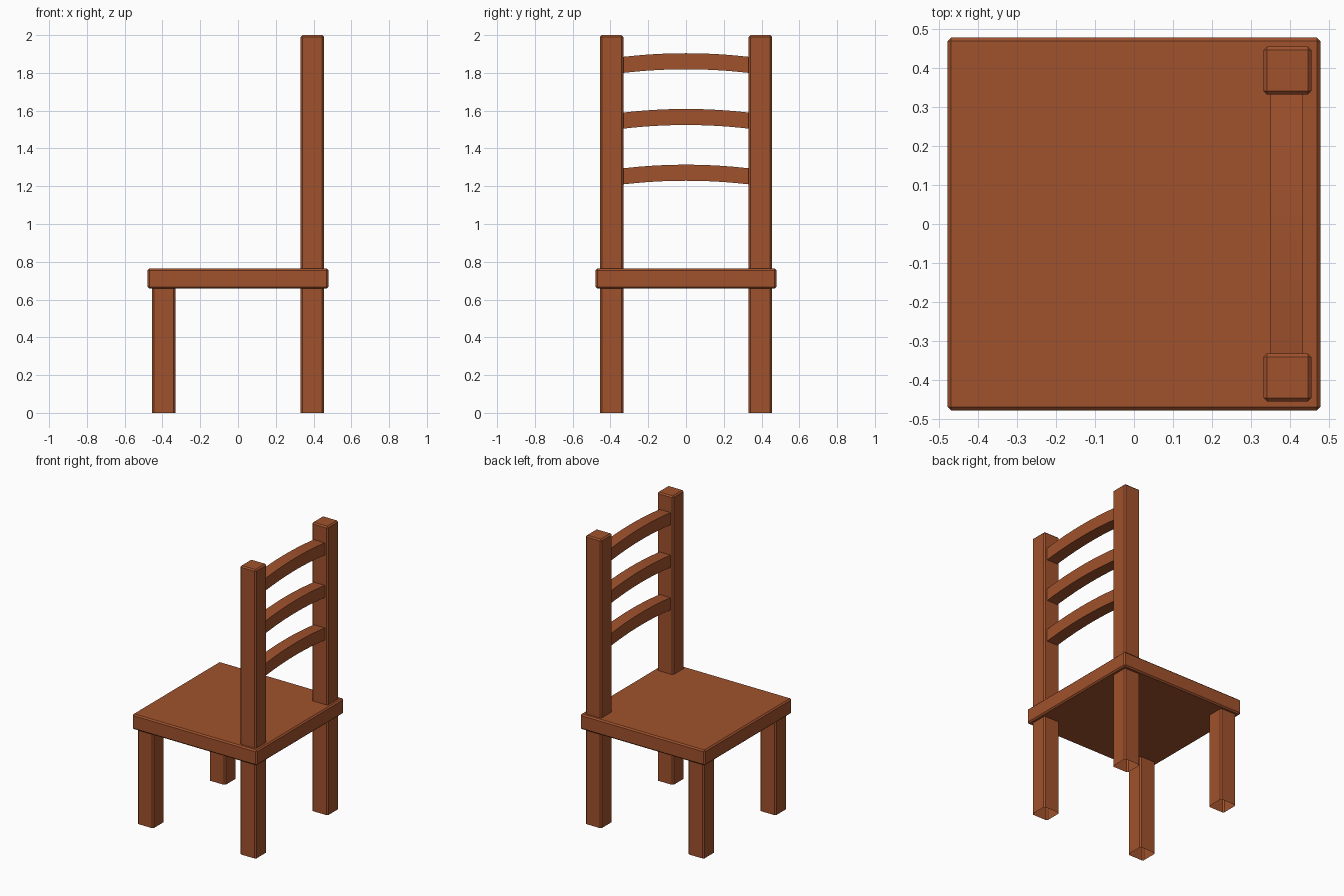
import bpy, bmesh
from mathutils import Vector

if "Cube" in bpy.data.objects:
    bpy.data.objects.remove(bpy.data.objects["Cube"])

wood = bpy.data.materials.new("reddish brown wood")
wood.diffuse_color = (0.352, 0.084, 0.026, 1)
wood.use_nodes = True
wood.node_tree.nodes["Principled BSDF"].inputs["Base Color"].default_value = wood.diffuse_color


def finish(bm, name):
    bmesh.ops.recalc_face_normals(bm, faces=bm.faces)
    mesh = bpy.data.meshes.new(name)
    bm.to_mesh(mesh)
    bm.free()
    mesh.materials.append(wood)
    obj = bpy.data.objects.new(name, mesh)
    bpy.context.collection.objects.link(obj)
    return obj


def chamfered_box(name, lo, hi, open_bottom=False, width=0.009):
    lo, hi = Vector(lo), Vector(hi)
    bm = bmesh.new()
    bmesh.ops.create_cube(bm, size=1)
    for v in bm.verts:
        v.co = (lo + hi) / 2 + v.co * (hi - lo)
    edges = [e for e in bm.edges
             if not open_bottom or max(v.co.z for v in e.verts) > lo.z + 1e-4]
    bmesh.ops.bevel(bm, geom=edges, offset=width, segments=1, affect='EDGES')
    if open_bottom:
        # feet are hollow at the floor
        floor = [f for f in bm.faces if all(v.co.z < lo.z + 1e-4 for v in f.verts)]
        bmesh.ops.delete(bm, geom=floor, context='FACES')
    return finish(bm, name)


def slat(name, z_mid, n=16):
    # arched bar running between the posts
    x0, x1, half, thick, rise = 0.35, 0.434, 0.34, 0.085, 0.02
    bm = bmesh.new()
    rings = []
    for i in range(n + 1):
        t = 2 * i / n - 1
        z = z_mid - rise * t * t
        rings.append([bm.verts.new((x, t * half, zz)) for x, zz in
                      ((x0, z), (x1, z), (x1, z + thick), (x0, z + thick))])
    for a, b in zip(rings, rings[1:]):
        for k in range(4):
            bm.faces.new((a[k], a[(k + 1) % 4], b[(k + 1) % 4], b[k]))
    bm.faces.new(rings[0])
    bm.faces.new(rings[-1][::-1])
    obj = finish(bm, name)
    for p in obj.data.polygons:
        p.use_smooth = True
    bpy.ops.object.select_all(action='DESELECT')
    obj.select_set(True)
    bpy.context.view_layer.objects.active = obj
    bpy.ops.object.shade_smooth_by_angle()


# seat
chamfered_box("seat", (-0.478, -0.478, 0.658), (0.478, 0.478, 0.764))

# legs and tall back posts
for side, label in ((-1, "right"), (1, "left")):
    y0, y1 = sorted((side * 0.332, side * 0.455))
    chamfered_box("front_leg_" + label, (-0.455, y0, 0), (-0.332, y1, 0.68), True)
    chamfered_box("back_post_" + label, (0.332, y0, 0), (0.455, y1, 2.0), True)

# back slats
for i in range(3):
    slat(f"back_slat_{i + 1}", 1.229 + 0.295 * i)
